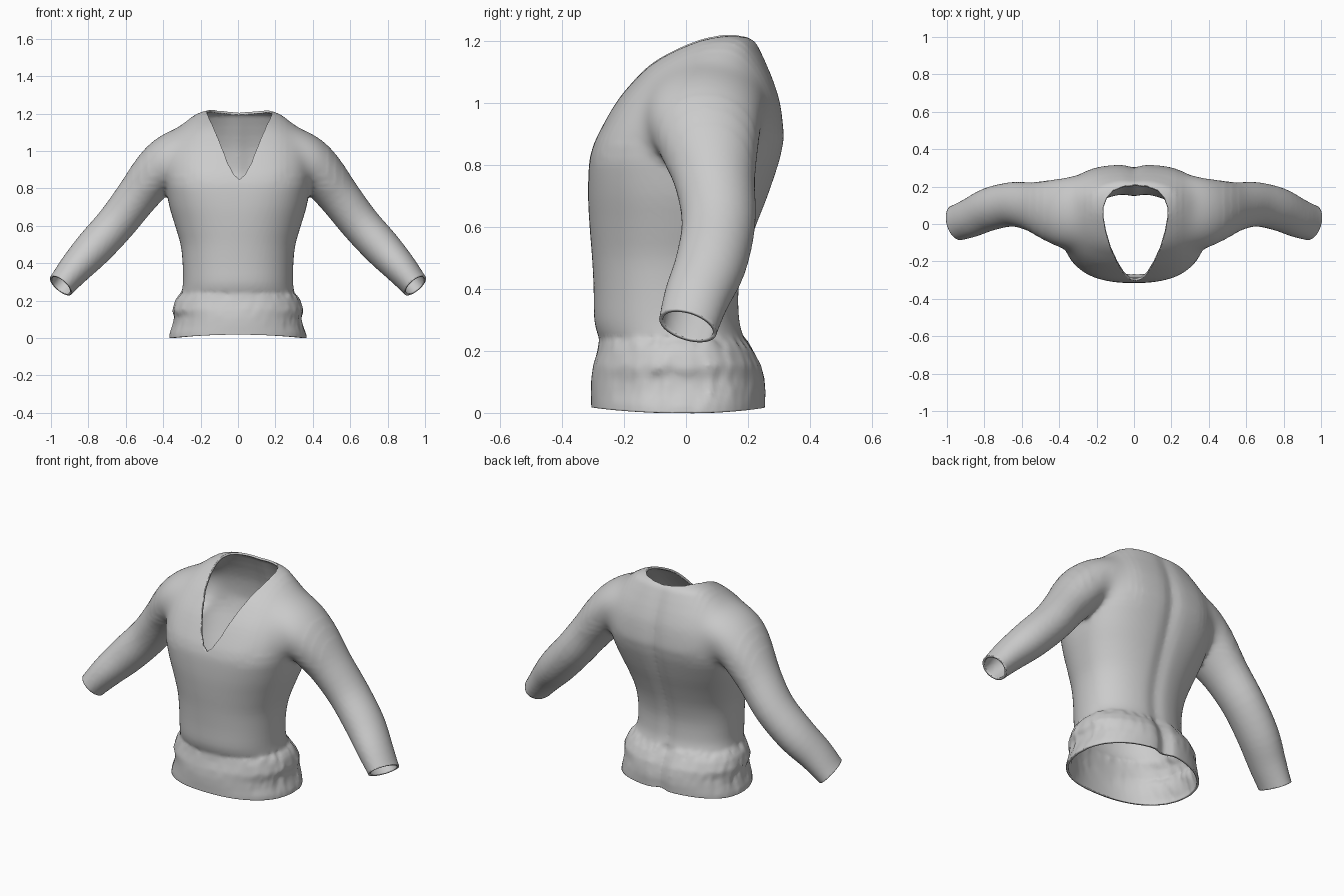
import bpy, bmesh, math, random
from mathutils import Vector

if "Cube" in bpy.data.objects:
    bpy.data.objects.remove(bpy.data.objects["Cube"])

random.seed(4)
N = 96

fabric = bpy.data.materials.new("grey_fabric")
fabric.diffuse_color = (0.6, 0.6, 0.6, 1)
fabric.use_nodes = True
fabric.node_tree.nodes["Principled BSDF"].inputs["Base Color"].default_value = fabric.diffuse_color


def skin_rings(bm, rings):
    """Closed tube through a list of rings."""
    loops = [[bm.verts.new(p) for p in r] for r in rings]
    for a, b in zip(loops, loops[1:]):
        for i in range(len(a)):
            j = (i + 1) % len(a)
            bm.faces.new((a[i], a[j], b[j], b[i]))
    bm.faces.new(loops[0][::-1])
    bm.faces.new(loops[-1])


def refine(st, steps):
    """Smooth in-between stations along a station list."""
    out = []
    for k in range(len(st) - 1):
        p0, p1, p2, p3 = st[max(k - 1, 0)], st[k], st[k + 1], st[min(k + 2, len(st) - 1)]
        for q in range(steps):
            t = q / steps
            out.append(tuple(0.5 * (2 * b + (c - a) * t + (2 * a - 5 * b + 4 * c - d) * t * t
                                    + (3 * b - a - 3 * c + d) * t ** 3)
                             for a, b, c, d in zip(p0, p1, p2, p3)))
    return out + [st[-1]]


# torso stations: height, half width, front y, back y, ragged edge amount
HIPS = [
    (-0.05, 0.37, -0.305, 0.258, 0), (0.02, 0.365, -0.306, 0.260, 0.3),
    (0.07, 0.348, -0.307, 0.262, 0.7), (0.11, 0.340, -0.306, 0.258, 1.0),
    (0.15, 0.352, -0.30, 0.247, 0.7), (0.20, 0.336, -0.286, 0.222, 0.3),
    (0.226, 0.318, -0.281, 0.203, 1.0), (0.234, 0.304, -0.276, 0.197, 1.0)]
CHEST = [
    (0.25, 0.300, -0.284, 0.188, 0),
    (0.30, 0.294, -0.296, 0.176, 0), (0.40, 0.296, -0.298, 0.174, 0),
    (0.50, 0.307, -0.303, 0.194, 0), (0.60, 0.336, -0.311, 0.228, 0),
    (0.70, 0.366, -0.316, 0.266, 0), (0.80, 0.385, -0.313, 0.299, 0),
    (0.85, 0.393, -0.303, 0.311, 0), (0.90, 0.397, -0.283, 0.317, 0),
    (1.00, 0.395, -0.228, 0.305, 0), (1.07, 0.370, -0.175, 0.284, 0),
    (1.12, 0.325, -0.130, 0.264, 0), (1.16, 0.280, -0.075, 0.246, 0),
    (1.20, 0.220, 0.000, 0.222, 0), (1.225, 0.130, 0.065, 0.170, 0)]


def torso_ring(z, w, front, back, rag):
    mid = front * 0.45 + back * 0.55
    groove = 0.11 if z < 0.24 else 0.055
    e = 2 / (2.2 + 0.6 * math.exp(-((z - 0.9) / 0.2) ** 2))  # squarer at the chest
    ring = []
    for i in range(N):
        t = 2 * math.pi * i / N
        c, s = math.cos(t), math.sin(t)
        x = w * math.copysign(abs(c) ** e, c)
        d = abs(s) ** e
        if s > 0:  # spine groove down the back
            d *= 1 - groove * math.exp(-(x / 0.04) ** 2)
        y = mid + d * ((back - mid) if s > 0 else (front - mid))
        k = 1 + rag * 0.025 * random.uniform(-1, 1) * abs(c)
        ring.append((x * k, y, z + rag * 0.012 * random.uniform(-1, 1)))
    return ring


# sleeve stations: x, y, z, half height, half depth
SLEEVE = [
    (0.13, 0.09, 1.05, 0.11, 0.14), (0.25, 0.07, 1.005, 0.137, 0.19),
    (0.36, 0.06, 0.955, 0.138, 0.193),
    (0.44, 0.073, 0.882, 0.128, 0.172), (0.54, 0.092, 0.757, 0.113, 0.132),
    (0.65, 0.105, 0.615, 0.106, 0.119), (0.77, 0.08, 0.482, 0.102, 0.115),
    (0.87, 0.035, 0.373, 0.088, 0.106), (0.952, 0.005, 0.275, 0.073, 0.097),
    (1.01, -0.012, 0.208, 0.073, 0.097)]


def sleeve_rings(side):
    st = refine(SLEEVE, 4)
    pts = [Vector(s[:3]) for s in st]
    rings = []
    for k, s in enumerate(st):
        n = (pts[min(k + 1, len(pts) - 1)] - pts[max(k - 1, 0)]).normalized()
        up = Vector((0, 1, 0)).cross(n).normalized()
        dep = n.cross(up)
        ring = []
        for i in range(40):
            t = 2 * math.pi * i / 40
            p = pts[k] + up * (math.cos(t) * s[3]) + dep * (math.sin(t) * s[4])
            ring.append((p.x * side, p.y, p.z))
        rings.append(ring)
    return rings


bm = bmesh.new()
skin_rings(bm, [torso_ring(*s) for s in HIPS + refine(CHEST, 3)])
for side in (-1, 1):
    skin_rings(bm, sleeve_rings(side))
bmesh.ops.recalc_face_normals(bm, faces=bm.faces)
mesh = bpy.data.meshes.new("sweater")
bm.to_mesh(mesh)
bm.free()
sweater = bpy.data.objects.new("sweater", mesh)
bpy.context.collection.objects.link(sweater)

# merge torso and sleeves into one soft surface
rm = sweater.modifiers.new("merge", 'REMESH')
rm.mode = 'VOXEL'
rm.voxel_size = 0.011
sm = sweater.modifiers.new("soften", 'SMOOTH')
sm.factor = 0.5
sm.iterations = 3
dg = bpy.context.evaluated_depsgraph_get()
merged = bpy.data.meshes.new_from_object(sweater.evaluated_get(dg))
sweater.modifiers.clear()

bm = bmesh.new()
bm.from_mesh(merged)

# blend the shoulders into the chest, widest area first
for x0, x1, z0, count in ((0.2, 0.56, 0.8, 15), (0.23, 0.52, 0.83, 20), (0.26, 0.48, 0.87, 20)):
    area = [v for v in bm.verts if x0 < abs(v.co.x) < x1 and v.co.z > z0]
    for _ in range(count):
        bmesh.ops.smooth_vert(bm, verts=area, factor=0.5, use_axis_x=True, use_axis_y=True, use_axis_z=True)


def cut(test, co, no, clear=True):
    faces = [f for f in bm.faces if test(f.calc_center_median())]
    geom = faces + list({e for f in faces for e in f.edges}) + list({v for f in faces for v in f.verts})
    bmesh.ops.bisect_plane(bm, geom=geom, plane_co=co, plane_no=no, clear_outer=clear, dist=1e-5)


# hem and cuff openings
cut(lambda p: p.z < 0.1, (0, 0, 0), (0, 0, -1))
for side in (-1, 1):
    cut(lambda p: p.x * side > 0.75, (0.947 * side, 0.005, 0.28), (0.62 * side, -0.3, -0.72))
for v in bm.verts:  # hem lifts towards the middle
    if v.co.z < 0.06 and abs(v.co.x) < 0.36:
        v.co.z += 0.018 * (1 - (v.co.x / 0.36) ** 2) * (1 - v.co.z / 0.06)

# egg shaped neck opening, pointed at the front
HALF = [(0.0, -0.304), (0.03, -0.295), (0.064, -0.264), (0.097, -0.21), (0.134, -0.13), (0.16, -0.04),
        (0.173, 0.03), (0.173, 0.09), (0.155, 0.14), (0.12, 0.18), (0.06, 0.204), (0.0, 0.21)]
egg = [(x + 0.008, y) for x, y in HALF + [(-x, y) for x, y in HALF[-2:0:-1]]]
planes = []
for a, b in zip(egg, egg[1:] + egg[:1]):
    planes.append((Vector((a[0], a[1], 0)), Vector((b[1] - a[1], a[0] - b[0], 0)).normalized()))
for co, no in planes:
    cut(lambda p: p.z > 0.78 and abs(p.x) < 0.25, co, no, False)
inside = []
for f in bm.faces:
    p = f.calc_center_median()
    if p.z > 0.75 and all((p - co).dot(no) < 0 for co, no in planes):
        inside.append(f)
bmesh.ops.delete(bm, geom=inside, context='FACES')
bmesh.ops.remove_doubles(bm, verts=bm.verts, dist=0.0008)
bm.to_mesh(merged)
bm.free()

sweater.data = merged
merged.materials.clear()
merged.materials.append(fabric)

# cloth thickness
so = sweater.modifiers.new("thickness", 'SOLIDIFY')
so.thickness = 0.012
so.offset = -1

bpy.context.view_layer.objects.active = sweater
sweater.select_set(True)
bpy.ops.object.shade_smooth_by_angle(angle=math.radians(50))
